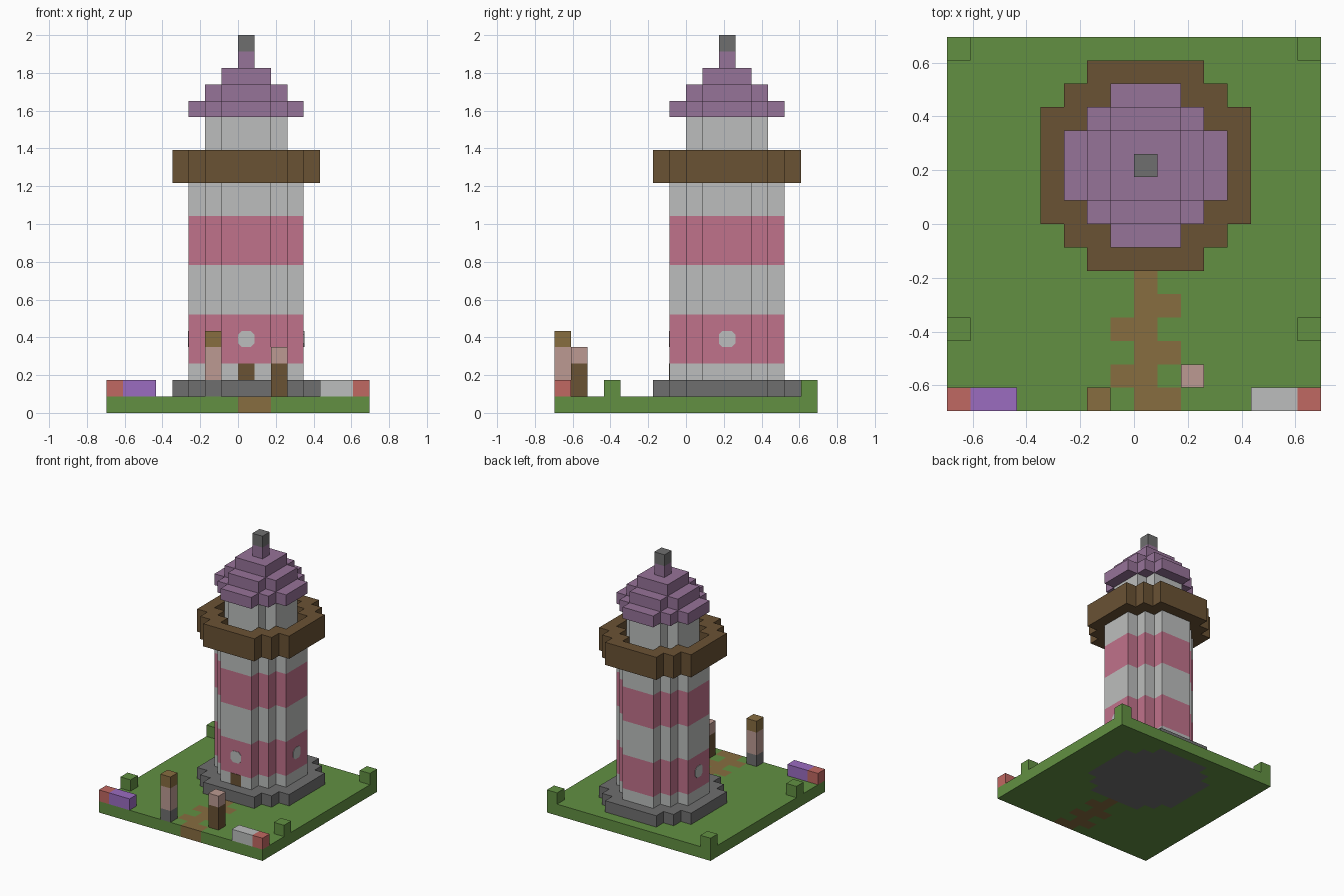
import bpy
import bmesh
from mathutils import Matrix

cube = bpy.data.objects.get("Cube")
if cube:
    bpy.data.objects.remove(cube, do_unlink=True)

U = 2 / 23          # edge of one block
N = 16              # blocks along the ground
CX, CY = 8, 10      # centre block of the tower


def material(name, hex_code):
    def lin(c):
        c /= 255
        return c / 12.92 if c <= 0.04045 else ((c + 0.055) / 1.055) ** 2.4
    rgba = [lin(b) for b in bytes.fromhex(hex_code)] + [1]
    m = bpy.data.materials.new(name)
    m.use_nodes = True
    m.diffuse_color = rgba
    m.node_tree.nodes["Principled BSDF"].inputs["Base Color"].default_value = rgba
    return m


GRASS = material("grass green", "629042")
STONE = material("dark stone", "6F6F6F")
WHITE = material("pale grey", "BCBEBD")
ROSE = material("rose stripe", "C0728B")
WOOD = material("dark wood", "6A5234")
DIRT = material("dirt brown", "876D40")
ROOF = material("roof purple", "967398")
VIOLET = material("violet", "9B6CC0")
RED = material("red", "C06862")
PINK = material("dusty pink", "BC9A92")


def finish(name, bm, mats):
    mesh = bpy.data.meshes.new(name)
    bm.to_mesh(mesh)
    bm.free()
    for m in mats:
        mesh.materials.append(m)
    obj = bpy.data.objects.new(name, mesh)
    bpy.context.collection.objects.link(obj)
    return obj


def disc(width):
    """Cells of a blocky disc around the tower axis."""
    r = width // 2
    span = range(-r, r + 1)
    return {(CX + i, CY + j) for i in span for j in span if i * i + j * j <= r * (r + 1)}


def rect(i, j, w=1, d=1):
    return {(i + a, j + b) for a in range(w) for b in range(d)}


def blocks(name, cells, z, levels, paint=None):
    """Raise a cell footprint through (height, material) levels; paint overrides by cell."""
    bm = bmesh.new()
    verts = {}
    mats = []

    def quad(points, mat):
        if mat not in mats:
            mats.append(mat)
        for p in points:
            if p not in verts:
                verts[p] = bm.verts.new(((p[0] - N / 2) * U, (p[1] - N / 2) * U, p[2] * U))
        bm.faces.new([verts[p] for p in points]).material_index = mats.index(mat)

    top = z + sum(h for h, _ in levels)
    for i, j in sorted(cells):
        ring = [(i, j), (i + 1, j), (i + 1, j + 1), (i, j + 1)]
        colour = paint(i, j) if paint else None
        quad([(x, y, top) for x, y in ring], colour or levels[-1][1])
        quad([(x, y, z) for x, y in reversed(ring)], colour or levels[0][1])
        sides = [(i, j - 1), (i + 1, j), (i, j + 1), (i - 1, j)]
        for k, side in enumerate(sides):
            if side in cells:
                continue
            a, b = ring[k], ring[(k + 1) % 4]
            low = z
            for h, mat in levels:
                quad([(*a, low), (*b, low), (*b, low + h), (*a, low + h)], colour or mat)
                low += h
    if not paint:
        bmesh.ops.dissolve_limit(bm, angle_limit=0.01, verts=bm.verts[:],
                                 edges=bm.edges[:], delimit={'MATERIAL'})
    return finish(name, bm, mats)


def plate(name, location, turn, mat, chamfer=0.0):
    """Thin square panel one block wide, facing -y before the turn."""
    bm = bmesh.new()
    bmesh.ops.create_cube(bm, size=1, matrix=Matrix.Diagonal((U, 0.006, U, 1)))
    if chamfer:
        thin = [e for e in bm.edges if abs(e.verts[0].co.y - e.verts[1].co.y) > 0.001]
        bmesh.ops.bevel(bm, geom=thin, offset=chamfer, segments=1, affect='EDGES')
    bm.transform(Matrix.Translation(location) @ Matrix.Rotation(turn, 4, 'Z'))
    return finish(name, bm, [mat])


# Ground with winding path and stone foundation
foundation = disc(9)
path = rect(CX, 5)
for row in range(5):
    path |= rect(CX - row % 2, row, 2)


def ground_colour(i, j):
    if (i, j) in foundation:
        return STONE
    return DIRT if (i, j) in path else GRASS


blocks("ground", rect(0, 0, N, N), 0, [(1, GRASS)], ground_colour)

# Tower
blocks("plinth", foundation, 1, [(1, STONE)])
blocks("tower", disc(7), 2, [(1, WHITE), (3, ROSE), (3, WHITE), (3, ROSE), (2, WHITE)])
blocks("balcony_floor", disc(9), 14, [(1, WOOD)])
blocks("balcony_rail", disc(9) - disc(7), 15, [(1, WOOD)])
blocks("lantern_room", disc(5), 15, [(3, WHITE)])

# Stepped roof and spire
for step, width in enumerate((7, 5, 3)):
    blocks(f"roof_step_{step + 1}", disc(width), 18 + step, [(1, ROOF)])
blocks("spire", disc(1), 21, [(1, ROOF), (1, STONE)])

# Door and windows
ax, ay, reach = (CX + 0.5 - N / 2) * U, (CY + 0.5 - N / 2) * U, 3.5 * U
plate("door", (ax, ay - reach, 2.5 * U), 0, WOOD)
for name, dx, dy in (("front", 0, -1), ("left", 1, 0), ("right", -1, 0)):
    plate(f"{name}_window", (ax + dx * reach, ay + dy * reach, 4.5 * U),
          dx * 1.5707963, WHITE, 0.02)

# Corner hedges
for side, i in (("right", 0), ("left", N - 1)):
    blocks(f"{side}_back_hedge", rect(i, N - 1), 1, [(1, GRASS)])
    blocks(f"{side}_front_hedge", rect(i, 3), 1, [(1, GRASS)])
    blocks(f"{side}_red_block", rect(i, 0), 1, [(1, RED)])

# Low benches and posts along the front
blocks("violet_bench", rect(1, 0, 2), 1, [(1, VIOLET)])
blocks("pale_bench", rect(13, 0, 2), 1, [(1, WHITE)])
blocks("tall_post", rect(6, 0), 1, [(1, STONE), (2, PINK), (1, DIRT)])
blocks("short_post", rect(10, 1), 1, [(2, WOOD), (1, PINK)])
